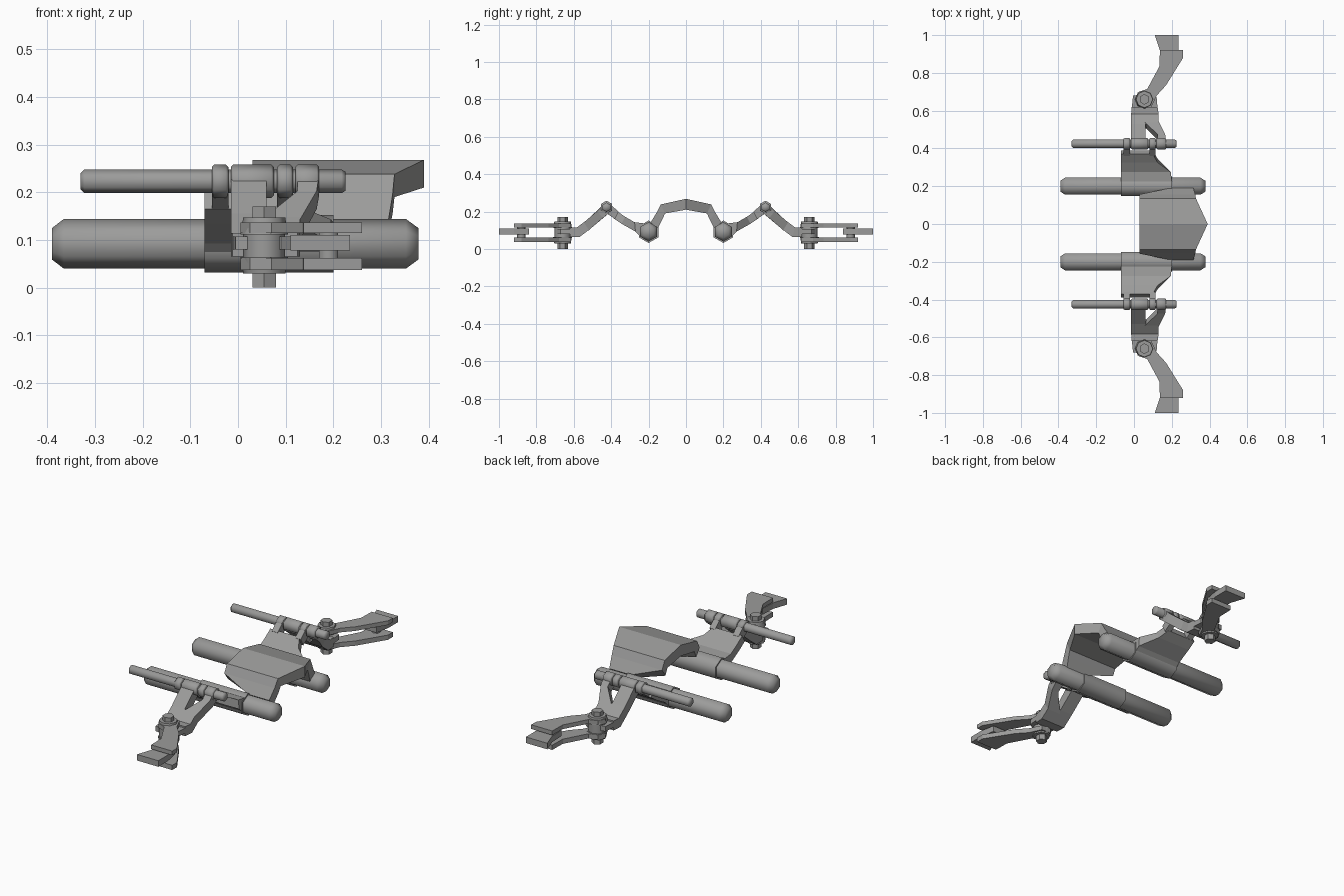
import bpy, bmesh, math

if "Cube" in bpy.data.objects:
    bpy.data.objects.remove(bpy.data.objects["Cube"])

grey = bpy.data.materials.new("grey_metal")
grey.diffuse_color = (0.33, 0.33, 0.325, 1)
grey.use_nodes = True
grey.node_tree.nodes["Principled BSDF"].inputs["Base Color"].default_value = grey.diffuse_color


def make(name, rings, mirror=True, smooth=False):
    """Skin a list of equal-length point rings, cap both ends, mirror over y."""
    bm = bmesh.new()
    vs = [[bm.verts.new(p) for p in r] for r in rings]
    n = len(vs[0])
    for a, b in zip(vs, vs[1:]):
        for i in range(n):
            j = (i + 1) % n
            bm.faces.new((a[i], a[j], b[j], b[i])).smooth = smooth
    bm.faces.new(vs[0])
    bm.faces.new(vs[-1])
    bmesh.ops.recalc_face_normals(bm, faces=bm.faces)
    me = bpy.data.meshes.new(name)
    bm.to_mesh(me)
    bm.free()
    me.materials.append(grey)
    if smooth:
        me.set_sharp_from_angle(angle=math.radians(65))
    ob = bpy.data.objects.new(name, me)
    bpy.context.collection.objects.link(ob)
    if mirror:
        m = ob.modifiers.new("mirror", 'MIRROR')
        m.use_axis = (False, True, False)
        m.use_mirror_merge = False
    return ob


def tube(name, axis, c, profile, sides=6, smooth=True):
    """Turned part along x or z; c is the other two coordinates, profile is (position, radius)."""
    rings = []
    for t, r in profile:
        ring = []
        for i in range(sides):
            a = 2 * math.pi * i / sides
            s, k = r * math.sin(a), r * math.cos(a)
            ring.append((t, c[0] + s, c[1] + k) if axis == 'x' else (c[0] + s, c[1] + k, t))
        rings.append(ring)
    return make(name, rings, smooth=smooth)


def loft(name, stations, mirror=True):
    """Folded plate; each station is top y, z, bottom y, z, then x range."""
    return make(name, [[(x0, ty, tz), (x1, ty, tz), (x1, by, bz), (x0, by, bz)]
                       for ty, tz, by, bz, x0, x1 in stations], mirror)


def slab(name, outline, z0, z1):
    """Flat plate cut from an xy outline."""
    return make(name, [[(x, y, z) for x, y in outline] for z in (z0, z1)])


# Central arched canopy with a pointed nose
half = [(0.135, 0.238, 0.112, 0.19, 0.03, 0.328),
        (0.157, 0.195, 0.128, 0.155, 0.03, 0.324),
        (0.19, 0.14, 0.15, 0.11, 0.19, 0.315)]
canopy = [(-a, b, -c, d, e, f) for a, b, c, d, e, f in reversed(half)]
canopy += [(0, 0.268, 0, 0.21, 0.03, 0.39)] + half
loft("canopy", canopy, mirror=False)

# Main cylinders and the collars around them
tube("main_cylinder", 'x', (0.2, 0.092),
     [(-0.39, 0.033), (-0.365, 0.052), (0.352, 0.052), (0.378, 0.033)])
tube("collar", 'x', (0.2, 0.092), [(-0.07, 0.06), (0.2, 0.06)])

# Inner arm rising to the hinge
loft("inner_arm", [
    (0.225, 0.137, 0.225, 0.048, -0.07, 0.2),
    (0.275, 0.143, 0.27, 0.093, -0.07, 0.195),
    (0.325, 0.172, 0.345, 0.135, -0.07, 0.125),
    (0.37, 0.203, 0.39, 0.165, -0.07, 0.10)])

# Hinge rod with interleaved knuckles
HINGE = (0.425, 0.223)
tube("hinge_rod", 'x', HINGE,
     [(-0.33, 0.017), (-0.322, 0.025), (0.217, 0.025), (0.225, 0.02)])
for x0, x1 in ((-0.055, -0.02), (0.082, 0.115)):
    tube("inner_knuckle", 'x', HINGE,
         [(x0, 0.03), (x0 + 0.005, 0.035), (x1 - 0.005, 0.035), (x1, 0.03)])
    loft("inner_lug", [(0.36, 0.198, 0.38, 0.16, x0, x1),
                       (0.41, 0.245, 0.435, 0.197, x0, x1)])
for x0, x1 in ((-0.015, 0.075), (0.12, 0.17)):
    tube("outer_knuckle", 'x', HINGE,
         [(x0, 0.03), (x0 + 0.005, 0.035), (x1 - 0.005, 0.035), (x1, 0.03)])

# Outer arm: main plate, side strut around the opening, lower flange
loft("outer_arm", [
    (0.44, 0.238, 0.41, 0.193, -0.015, 0.06),
    (0.53, 0.155, 0.505, 0.113, -0.015, 0.06)])
loft("outer_strut", [
    (0.44, 0.238, 0.41, 0.193, 0.125, 0.17),
    (0.475, 0.203, 0.445, 0.165, 0.125, 0.165),
    (0.545, 0.143, 0.52, 0.1, 0.05, 0.13)])
loft("outer_flange", [
    (0.53, 0.155, 0.505, 0.113, -0.015, 0.13),
    (0.583, 0.115, 0.568, 0.065, -0.015, 0.13),
    (0.62, 0.115, 0.62, 0.065, -0.012, 0.125)])
slab("pivot_tongue", [(-0.012, 0.61), (0.125, 0.61), (0.12, 0.67), (0.09, 0.69), (-0.005, 0.68)],
     0.08, 0.107)

# Pivot barrel and bolt
PIVOT = (0.055, 0.66)
tube("pivot_barrel", 'z', PIVOT, [(0.055, 0.044), (0.12, 0.044)], sides=8)
tube("pivot_bolt", 'z', PIVOT, [(0, 0.028), (0.17, 0.028)], smooth=False)

# Upper and lower claw jaws
jaw = [(0.005, 0.665), (0.035, 0.615), (0.09, 0.615), (0.12, 0.68), (0.17, 0.735),
       (0.26, 0.88), (0.26, 0.92), (0.137, 0.92), (0.135, 0.835), (0.07, 0.715), (0.025, 0.70)]
for z0, z1, h0, h1 in ((0.115, 0.137, 0.112, 0.147), (0.037, 0.062, 0.03, 0.064)):
    slab("claw_jaw", jaw, z0, z1)
    tube("jaw_hub", 'z', PIVOT, [(h0, 0.05), (h1, 0.044)] if z0 > 0.1 else [(h0, 0.044), (h1, 0.05)],
         sides=8)

# Claw tip held between the jaws by a post
slab("claw_tip", [(0.14, 0.84), (0.22, 0.84), (0.235, 0.92), (0.235, 1.0), (0.11, 1.0), (0.137, 0.92)],
     0.078, 0.11)
tube("claw_post", 'z', (0.19, 0.88), [(0.05, 0.023), (0.125, 0.023)])
